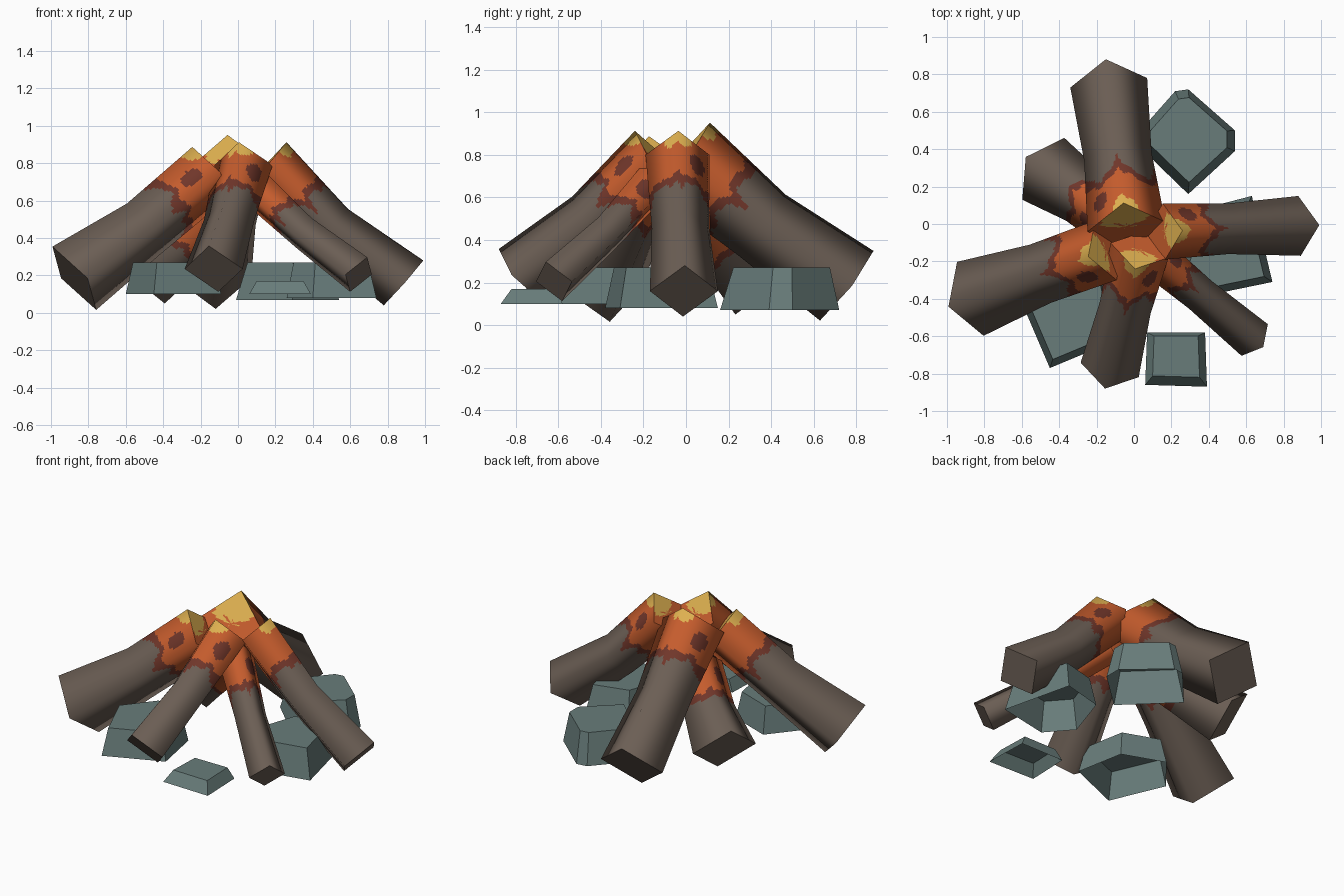
import bpy, math
from mathutils import Vector

if "Cube" in bpy.data.objects:
    bpy.data.objects.remove(bpy.data.objects["Cube"])


def material(name, rgb):
    m = bpy.data.materials.new(name)
    m.diffuse_color = (*rgb, 1)
    m.use_nodes = True
    m.node_tree.nodes["Principled BSDF"].inputs["Base Color"].default_value = m.diffuse_color
    return m


BARK = material("bark_brown", (0.147, 0.112, 0.089))
CHAR = material("ember_dark_red", (0.162, 0.037, 0.023))
GLOW = material("ember_orange", (0.558, 0.107, 0.026))
HOT = material("hot_yellow", (0.73, 0.434, 0.08))
STONE = material("stone_grey", (0.138, 0.202, 0.195))

SIDE = 14            # strips on each of the four sides
RING = SIDE * 4
CAP = 8              # rings on the glowing end
ROWS = 40            # rows on the glowing half


def log_colour(s, u, cap_dist, r, hot):
    """0 bark, 1 dark red, 2 orange, 3 yellow; s = distance from the hot end,
    u = place round the square (0 = top ridge)."""
    corner = abs((u % 1) - 0.5) * 2
    wave = 0.012 * math.sin(u * 9.0) + 0.008 * math.sin(u * 17 + 1)
    if cap_dist is not None:
        return 3 if cap_dist < hot * r * (1 + 6 * wave) else 2
    ridge = min(u, 4 - u) * r * 1.414
    if hot and math.hypot(s * 1.3, ridge) < 0.09 + wave:
        return 3
    # dark spot on the upper left side
    if ((u - 0.6) * r * 1.414 / 0.05) ** 2 + ((s - 0.13) / 0.06) ** 2 < 1:
        return 1
    if s < 0.24 + wave + 0.02 * corner ** 3:
        return 2
    if s < 0.285 + wave * 1.3 + 0.085 * corner ** 4:
        return 1
    return 0


def log(name, inner, outer, r_in, r_out, hot=0.95, sag=0.02):
    p, q = Vector(inner), Vector(outer)
    length = (q - p).length
    a = (q - p).normalized()
    side = a.cross(Vector((0, 0, 1))).normalized()
    up = side.cross(a)
    corners = [up, -side, -up, side]
    mid, r_mid = (p + q) / 2 - up * sag, (r_in + r_out) / 2 * 0.87

    # square outline, split finely for the painted edges
    outline = []
    for j in range(RING):
        k, f = divmod(j, SIDE)
        outline.append(corners[k].lerp(corners[(k + 1) % 4], f / SIDE))

    # rows: glowing cap, glowing half, bark half
    rows = [(p, r_in * (k + 0.3) / (CAP + 0.3), 0) for k in range(CAP)]
    for i in range(ROWS + 1):
        t = i / ROWS
        rows.append((p.lerp(mid, t), r_in + (r_mid - r_in) * t, t * length / 2))
    rows.append((q, r_out, length))

    verts = [c + o * r for c, r, s in rows for o in outline]
    faces, mats, is_end = [list(range(RING))], [2], [-a]
    for i in range(len(rows) - 1):
        for j in range(RING):
            n = (j + 1) % RING
            f = [i * RING + j, (i + 1) * RING + j, (i + 1) * RING + n, i * RING + n]
            faces.append(f)
            cap = i < CAP
            centre = sum((verts[v] for v in f), Vector()) / 4
            dist = (centre - (p + up * r_in)).length if cap else None
            s = (rows[i][2] + rows[i + 1][2]) / 2
            mats.append(log_colour(s, (j + 0.5) / SIDE, dist, r_in, hot))
            is_end.append(-a if cap else None)
    last = (len(rows) - 1) * RING
    faces.append([last + j for j in reversed(range(RING))])
    mats.append(0)
    is_end.append(a)

    me = bpy.data.meshes.new(name)
    me.from_pydata(verts, [], faces)
    for m in (BARK, CHAR, GLOW, HOT):
        me.materials.append(m)
    me.polygons.foreach_set("material_index", mats)
    me.polygons.foreach_set("use_smooth", [True] * len(faces))
    me.update()
    # soft shading round the log, flat shading on both ends
    normals = [e if e else outline[v % RING].normalized()
               for f, e in zip(faces, is_end) for v in f]
    me.normals_split_custom_set(normals)
    bpy.context.collection.objects.link(bpy.data.objects.new(name, me))


def rock(name, base, z0, z1, shrink, shift=(0, 0)):
    """Flat-topped tapered stone, open underneath."""
    n = len(base)
    cx = sum(x for x, y in base) / n
    cy = sum(y for x, y in base) / n
    verts = [(x, y, z0) for x, y in base]
    verts += [(cx + (x - cx) * shrink + shift[0],
               cy + (y - cy) * shrink + shift[1], z1) for x, y in base]
    faces = [(i, (i + 1) % n, n + (i + 1) % n, n + i) for i in range(n)]
    faces.append(tuple(range(n, 2 * n)))
    me = bpy.data.meshes.new(name)
    me.from_pydata(verts, [], faces)
    me.materials.append(STONE)
    me.update()
    bpy.context.collection.objects.link(bpy.data.objects.new(name, me))


# Logs leaning together
log("log_back", (-0.04, -0.015, 0.785), (-0.135, 0.755, 0.185), 0.21, 0.207)
log("log_back_left", (-0.08, 0.02, 0.55), (-0.485, 0.295, 0.215), 0.17, 0.2)
log("log_left", (-0.15, -0.14, 0.75), (-0.875, -0.40, 0.185), 0.17, 0.21)
log("log_front", (0.03, -0.14, 0.79), (-0.13, -0.78, 0.235), 0.16, 0.16)
log("log_front_right", (0.08, -0.15, 0.68), (0.645, -0.62, 0.205), 0.11, 0.11, hot=0)
log("log_right", (0.16, -0.04, 0.80), (0.885, -0.01, 0.16), 0.15, 0.16, sag=0.035)

# Rocks round the fire (outlines run anticlockwise)
rock("rock_back", [(-0.01, 0.45), (0.29, 0.16), (0.54, 0.39), (0.54, 0.50),
                   (0.29, 0.72), (0.22, 0.71)], 0.07, 0.27, 0.81)
rock("rock_right", [(0.26, -0.22), (0.40, -0.38), (0.74, -0.31), (0.63, 0.15),
                    (0.36, 0.08)], 0.08, 0.27, 0.83)
rock("rock_left", [(-0.60, -0.42), (-0.45, -0.77), (-0.09, -0.62), (-0.15, -0.30),
                   (-0.42, -0.20)], 0.10, 0.27, 0.85)
rock("rock_front", [(0.06, -0.86), (0.39, -0.87), (0.38, -0.58), (0.07, -0.58)],
     0.10, 0.17, 0.76, (0, 0.015))
